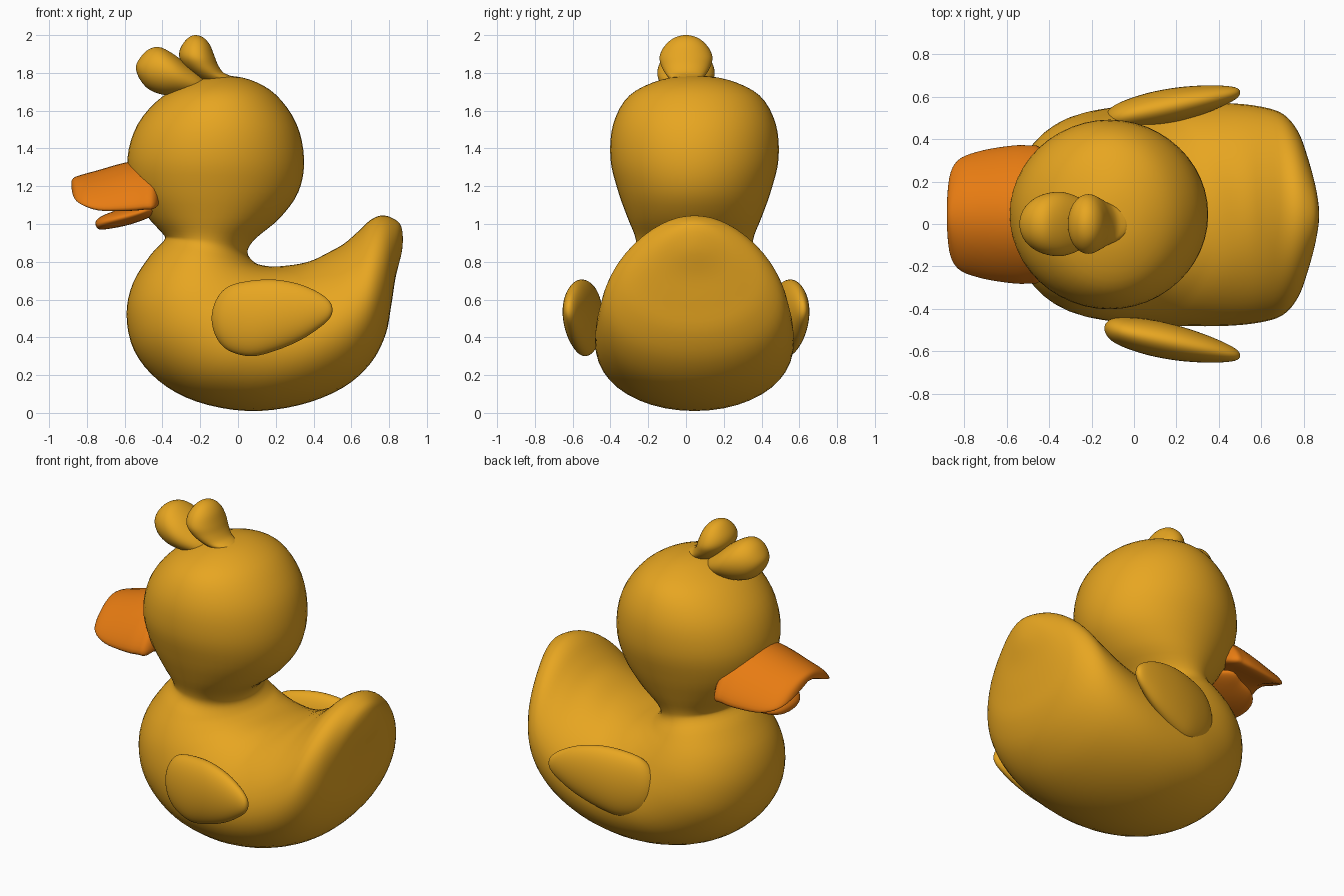
import bpy, bmesh
from math import sin, cos, pi


def material(name, rgb):
    m = bpy.data.materials.new(name)
    m.diffuse_color = (*rgb, 1)
    return m


YELLOW = material("yellow", (0.80, 0.38, 0.015))
ORANGE = material("orange", (0.80, 0.20, 0.006))


def spline(p0, p1, p2, p3, t):
    return [0.5 * (2 * b + (c - a) * t + (2 * a - 5 * b + 4 * c - d) * t * t
                   + (3 * b - a - 3 * c + d) * t ** 3)
            for a, b, c, d in zip(p0, p1, p2, p3)]


def loft(name, rings, mat, y_mid=lambda x: 0.0, egg=lambda u: 0.0, arch=0.0,
         segs=48, steps=4):
    """Smooth skin over oval rings. Each ring: profile point A, profile point B
    (both x, z) and half width in y. First and last rings are poles."""
    def flip(r):
        return (r[2], r[3], r[0], r[1], -r[4])
    pts = [flip(rings[1])] + rings + [flip(rings[-2])]
    dense = []
    for i in range(len(rings) - 1):
        dense += [spline(*pts[i:i + 4], s / steps) for s in range(steps)]
    dense.append(rings[-1])
    bm = bmesh.new()
    grid = []
    for j, (ax, az, bx, bz, w) in enumerate(dense):
        k = egg(j / steps)
        row = []
        for s in range(segs):
            c, n = cos(2 * pi * s / segs), sin(2 * pi * s / segs)
            x = (ax + bx) / 2 + (ax - bx) / 2 * c
            z = (az + bz) / 2 + (az - bz) / 2 * c - arch * w * n * n
            row.append(bm.verts.new((x, y_mid(x) + w * n * (1 - k * c), z)))
        grid.append(row)
    for a, b in zip(grid, grid[1:]):
        for s in range(segs):
            t = (s + 1) % segs
            bm.faces.new((a[s], a[t], b[t], b[s]))
    bmesh.ops.remove_doubles(bm, verts=bm.verts, dist=1e-5)
    bmesh.ops.recalc_face_normals(bm, faces=bm.faces)
    for f in bm.faces:
        f.smooth = True
    me = bpy.data.meshes.new(name)
    bm.to_mesh(me)
    bm.free()
    me.materials.append(mat)
    ob = bpy.data.objects.new(name, me)
    bpy.context.collection.objects.link(ob)
    return ob


def offset(x):
    return 0.045


# Head, neck, body and tail: rings fan round the notch behind the neck
body = [
    (-0.09, 1.785, -0.09, 1.785, 0),
    (0.06, 1.765, -0.23, 1.76, 0.18),
    (0.20, 1.685, -0.40, 1.675, 0.345),
    (0.31, 1.53, -0.53, 1.53, 0.43),
    (0.35, 1.34, -0.585, 1.35, 0.445),
    (0.32, 1.17, -0.56, 1.18, 0.405),
    (0.22, 1.03, -0.48, 1.04, 0.355),
    (0.09, 0.92, -0.40, 0.95, 0.315),
    (0.05, 0.85, -0.39, 0.915, 0.315),
    (0.09, 0.795, -0.46, 0.84, 0.36),
    (0.15, 0.778, -0.555, 0.69, 0.41),
    (0.20, 0.775, -0.59, 0.52, 0.45),
    (0.26, 0.78, -0.55, 0.33, 0.48),
    (0.33, 0.79, -0.42, 0.17, 0.50),
    (0.40, 0.81, -0.22, 0.06, 0.515),
    (0.48, 0.85, 0.05, 0.01, 0.52),
    (0.56, 0.895, 0.32, 0.04, 0.52),
    (0.63, 0.955, 0.55, 0.13, 0.505),
    (0.70, 1.02, 0.70, 0.26, 0.47),
    (0.76, 1.045, 0.78, 0.41, 0.39),
    (0.82, 1.03, 0.81, 0.56, 0.28),
    (0.865, 0.985, 0.835, 0.72, 0.15),
    (0.87, 0.87, 0.87, 0.87, 0),
]
loft("body", body, YELLOW, offset, lambda u: 0.15 * min(1, max(0, (u - 9) / 5)))

# Bill, upper and lower halves
loft("upper_beak", [
    (-0.882, 1.215, -0.882, 1.215, 0),
    (-0.872, 1.243, -0.87, 1.195, 0.17),
    (-0.83, 1.26, -0.83, 1.175, 0.255),
    (-0.74, 1.285, -0.74, 1.135, 0.295),
    (-0.61, 1.322, -0.61, 1.125, 0.32),
    (-0.50, 1.34, -0.50, 1.13, 0.325),
    (-0.43, 1.33, -0.43, 1.14, 0.29),
    (-0.37, 1.22, -0.37, 1.22, 0),
], ORANGE, offset, arch=0.43)
loft("lower_beak", [
    (-0.755, 1.00, -0.755, 1.00, 0),
    (-0.74, 1.03, -0.735, 0.972, 0.10),
    (-0.68, 1.06, -0.68, 0.975, 0.17),
    (-0.58, 1.09, -0.58, 0.995, 0.20),
    (-0.48, 1.11, -0.48, 1.03, 0.21),
    (-0.38, 1.08, -0.38, 1.08, 0),
], ORANGE, offset)

# Two tufts on the crown
loft("front_tuft", [
    (-0.54, 1.825, -0.54, 1.825, 0),
    (-0.525, 1.87, -0.522, 1.77, 0.065),
    (-0.48, 1.92, -0.475, 1.715, 0.115),
    (-0.42, 1.937, -0.40, 1.685, 0.145),
    (-0.35, 1.905, -0.32, 1.68, 0.15),
    (-0.27, 1.845, -0.25, 1.68, 0.125),
    (-0.20, 1.79, -0.18, 1.68, 0.08),
    (-0.13, 1.71, -0.13, 1.71, 0),
], YELLOW)
loft("rear_tuft", [
    (-0.23, 2.0, -0.23, 2.0, 0),
    (-0.185, 1.988, -0.27, 1.98, 0.065),
    (-0.15, 1.95, -0.305, 1.93, 0.115),
    (-0.125, 1.89, -0.31, 1.88, 0.14),
    (-0.105, 1.84, -0.28, 1.83, 0.13),
    (-0.075, 1.80, -0.22, 1.78, 0.105),
    (-0.02, 1.77, -0.15, 1.74, 0.07),
    (-0.03, 1.70, -0.03, 1.70, 0),
], YELLOW)

# Wings, splayed outward toward the rear
wing = [
    (-0.14, 0.50, -0.14, 0.50, 0),
    (-0.115, 0.60, -0.115, 0.40, 0.045),
    (-0.05, 0.67, -0.05, 0.33, 0.07),
    (0.07, 0.70, 0.07, 0.30, 0.085),
    (0.20, 0.705, 0.20, 0.33, 0.083),
    (0.33, 0.68, 0.33, 0.385, 0.067),
    (0.43, 0.635, 0.43, 0.45, 0.045),
    (0.485, 0.59, 0.485, 0.50, 0.024),
    (0.50, 0.545, 0.50, 0.545, 0),
]
for name, side in (("left_wing", 1), ("right_wing", -1)):
    loft(name, wing, YELLOW, lambda x, s=side: s * (0.52 + 0.2 * x))
